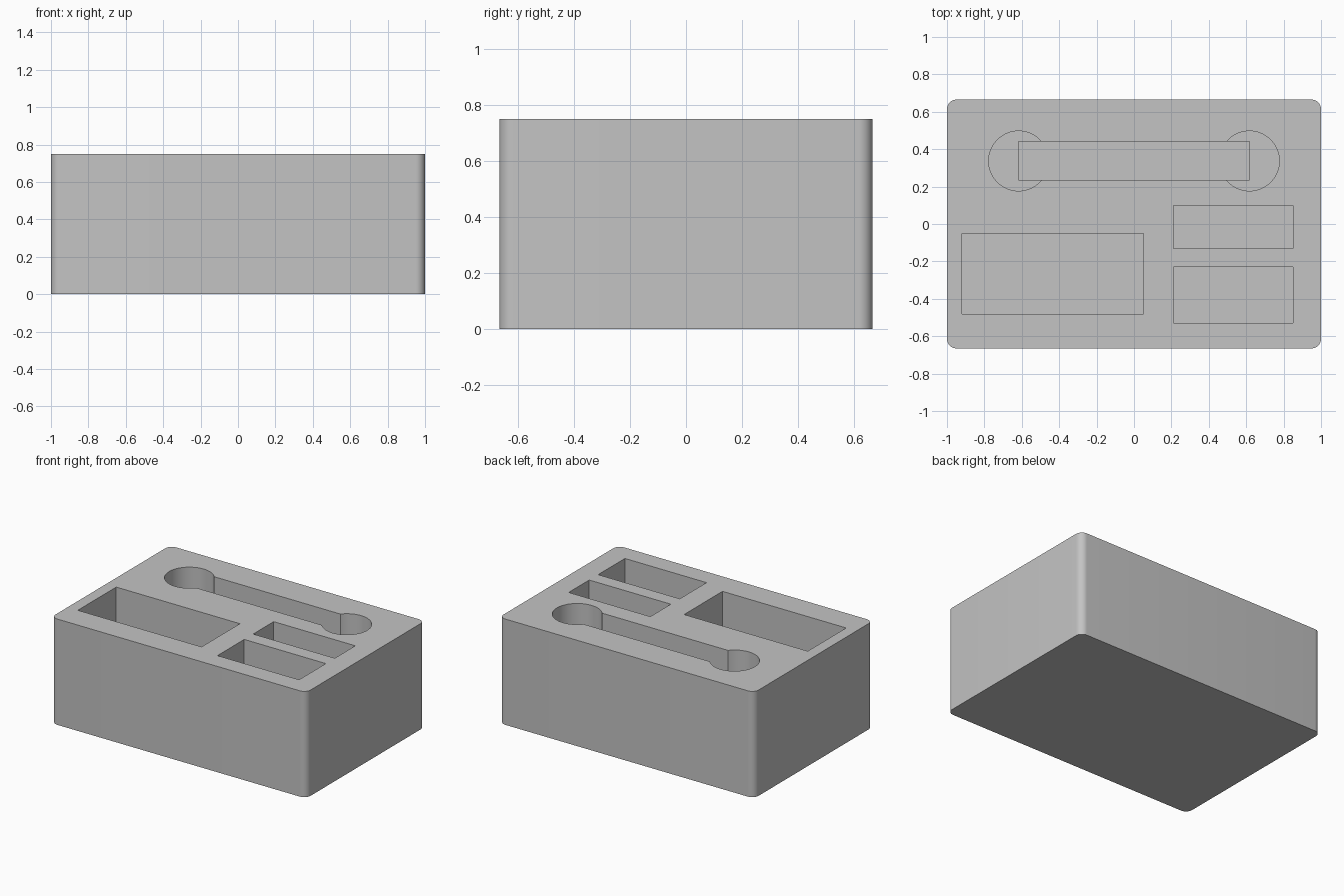
import bpy
import bmesh
from mathutils import Matrix

default = bpy.data.objects.get("Cube")
if default:
    bpy.data.objects.remove(default, do_unlink=True)

HEIGHT = 0.75

grey = bpy.data.materials.new("plain grey")
grey.use_nodes = True
colour = (0.55, 0.55, 0.55, 1)
grey.diffuse_color = colour
grey.node_tree.nodes["Principled BSDF"].inputs["Base Color"].default_value = colour


def finish(name, bm):
    mesh = bpy.data.meshes.new(name)
    bm.to_mesh(mesh)
    bm.free()
    mesh.materials.append(grey)
    obj = bpy.data.objects.new(name, mesh)
    bpy.context.collection.objects.link(obj)
    return obj


def box(name, x0, x1, y0, y1, z0, z1, corner=0):
    bm = bmesh.new()
    place = Matrix.Translation(((x0 + x1) / 2, (y0 + y1) / 2, (z0 + z1) / 2))
    size = Matrix.Diagonal((x1 - x0, y1 - y0, z1 - z0, 1))
    bmesh.ops.create_cube(bm, size=1, matrix=place @ size)
    if corner:
        upright = [e for e in bm.edges
                   if abs(e.verts[0].co.z - e.verts[1].co.z) > 0.1]
        bmesh.ops.bevel(bm, geom=upright, offset=corner, segments=10,
                        profile=0.5, affect='EDGES')
    return finish(name, bm)


def cylinder(name, x, y, radius, z0, z1):
    bm = bmesh.new()
    bmesh.ops.create_cone(bm, cap_ends=True, segments=64, radius1=radius,
                          radius2=radius, depth=z1 - z0,
                          matrix=Matrix.Translation((x, y, (z0 + z1) / 2)))
    return finish(name, bm)


def carve(target, cutter):
    cutter.hide_render = True
    mod = target.modifiers.new("carve", 'BOOLEAN')
    mod.operation = 'DIFFERENCE'
    mod.solver = 'EXACT'
    mod.object = cutter
    bpy.context.view_layer.objects.active = target
    bpy.ops.object.modifier_apply(modifier=mod.name)
    bpy.data.objects.remove(cutter, do_unlink=True)


# Solid block with rounded upright corners
block = box("storage_block", -1, 1, -0.665, 0.665, 0, HEIGHT, corner=0.05)

# Rectangular pockets: x range, y range, depth
pockets = {
    "large_pocket": (-0.92, 0.05, -0.48, -0.05, 0.5),
    "rear_small_pocket": (0.21, 0.85, -0.13, 0.10, 0.5),
    "front_small_pocket": (0.21, 0.85, -0.53, -0.23, 0.5),
}
for name, (x0, x1, y0, y1, depth) in pockets.items():
    carve(block, box(name, x0, x1, y0, y1, HEIGHT - depth, HEIGHT + 0.1))

# Round recesses joined by a deeper slot
for side in (-1, 1):
    carve(block, cylinder("round_recess", side * 0.617, 0.337, 0.16,
                          HEIGHT - 0.4, HEIGHT + 0.1))
carve(block, box("long_slot", -0.617, 0.617, 0.235, 0.44,
                 HEIGHT - 0.5, HEIGHT + 0.1))

# Smooth only the rounded walls
bpy.ops.object.select_all(action='DESELECT')
block.select_set(True)
bpy.context.view_layer.objects.active = block
bpy.ops.object.shade_smooth_by_angle(angle=0.5)
